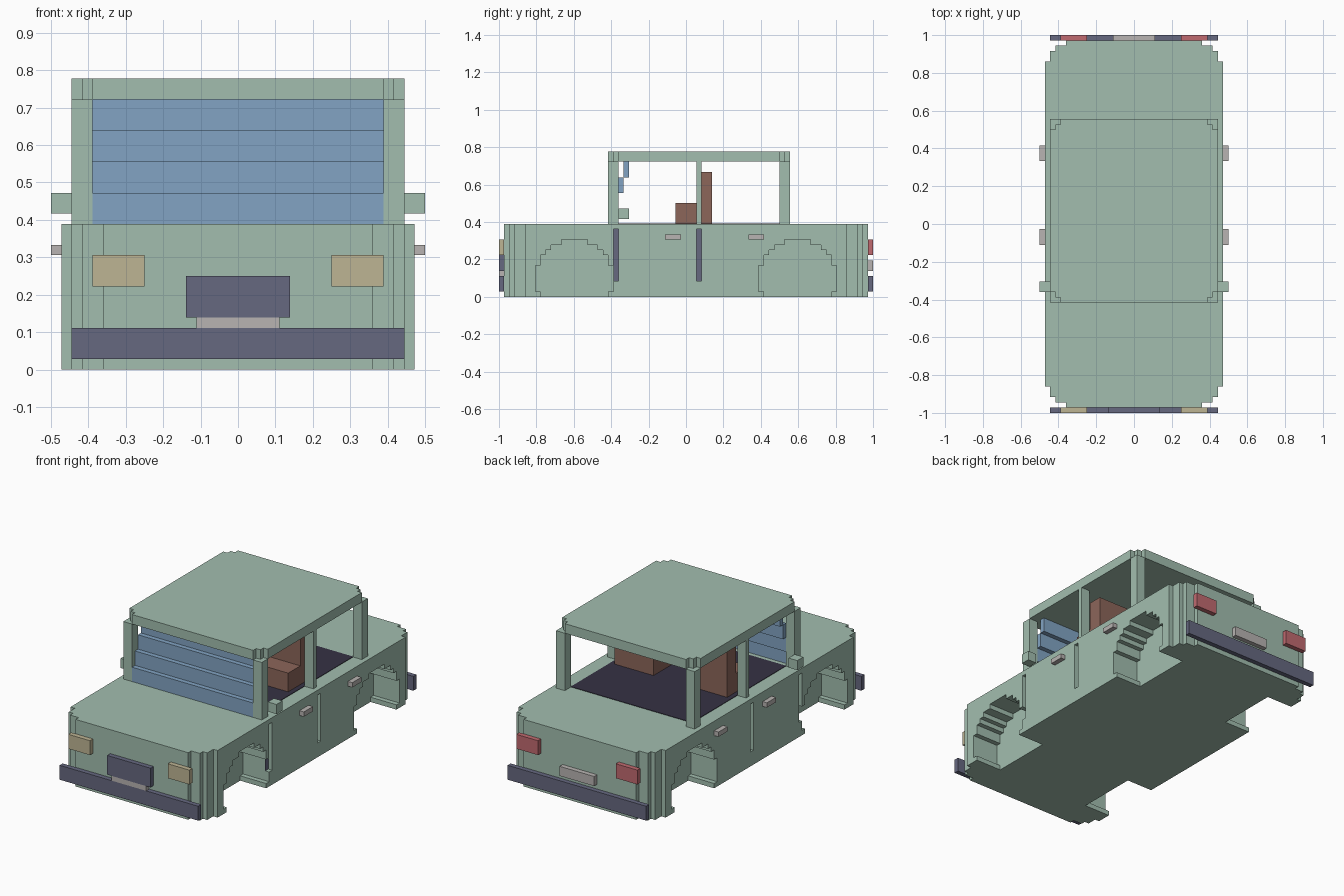
import bpy
import bmesh
from mathutils import Vector

U = 2 / 72  # one block

cube = bpy.data.objects.get("Cube")
if cube:
    bpy.data.objects.remove(cube, do_unlink=True)


def linear(v):
    v /= 255
    return v / 12.92 if v <= 0.04045 else ((v + 0.055) / 1.055) ** 2.4


def material(name, *rgb):
    m = bpy.data.materials.new(name)
    m.use_nodes = True
    col = (*[linear(c) for c in rgb], 1)
    m.diffuse_color = col
    m.node_tree.nodes["Principled BSDF"].inputs["Base Color"].default_value = col
    return m


GREEN = material("sage_green", 162, 190, 175)
GLASS = material("window_blue", 130, 164, 195)
NAVY = material("slate_navy", 102, 104, 128)
DARK = material("dark_floor", 54, 50, 68)
CREAM = material("lamp_cream", 190, 181, 148)
RED = material("lamp_red", 192, 106, 112)
BROWN = material("seat_brown", 140, 102, 90)
GREY = material("light_grey", 184, 180, 178)


def finish(name, bm, mat):
    bmesh.ops.recalc_face_normals(bm, faces=bm.faces)
    bmesh.ops.scale(bm, vec=(U, U, U), verts=bm.verts)
    mesh = bpy.data.meshes.new(name)
    bm.to_mesh(mesh)
    bm.free()
    mesh.materials.append(mat)
    ob = bpy.data.objects.new(name, mesh)
    bpy.context.collection.objects.link(ob)
    return ob


def box(name, mat, x, y, z):
    """Box from (low, high) ranges measured in blocks."""
    bm = bmesh.new()
    bmesh.ops.create_cube(bm, size=1)
    for v in bm.verts:
        v.co = [r[0] if c < 0 else r[1] for c, r in zip(v.co, (x, y, z))]
    return finish(name, bm, mat)


def pair(name, mat, x, y, z):
    """The same box on the left (+x) and the right."""
    return [box("left_" + name, mat, x, y, z),
            box("right_" + name, mat, (-x[1], -x[0]), y, z)]


def prism(name, mat, outline, direction):
    """Extrude a closed outline of 3D points."""
    bm = bmesh.new()
    face = bm.faces.new([bm.verts.new(p) for p in outline])
    new = bmesh.ops.extrude_face_region(bm, geom=[face])["geom"]
    verts = [g for g in new if isinstance(g, bmesh.types.BMVert)]
    bmesh.ops.translate(bm, vec=Vector(direction), verts=verts)
    return finish(name, bm, mat)


def stepped_slab(name, mat, corner, y_mid, z0, z1):
    """Slab whose four corners share one stepped outline."""
    back = corner[::-1]
    pts = (corner + [(-x, y) for x, y in back]
           + [(-x, -y) for x, y in corner] + [(x, -y) for x, y in back])
    return prism(name, mat, [(x, y + y_mid, z0) for x, y in pts], (0, 0, z1 - z0))


# Lower body with stepped corners
body = stepped_slab("body", GREEN, [(17, 31), (16, 31), (16, 33), (15, 33),
                                    (15, 34), (13, 34), (13, 35)], 0, 0, 14)

# Stepped round wheel wells: (half width, top height) for each step
STEPS = [(7.5, 1), (7.5, 6), (6.5, 8), (5.5, 9), (4.5, 10), (2.5, 11)]
arch = [(6.5, -1), (6.5, 1)]
low = 1
for half, top in STEPS[1:]:
    arch += [(half, low), (half, top)]
    low = top
outline = arch + [(-y, z) for y, z in reversed(arch)]
cutters = []
for side in (-1, 1):
    for mid in (-21.5, 21.5):
        cutters.append(prism("wheel_well_cutter", GREEN,
                             [(side * 11, mid + y, z) for y, z in outline],
                             (side * 7, 0, 0)))

# Door gaps, with a dark panel at the back of each
for y in (-14, 2):
    cutters += pair("door_gap_cutter", GREEN, (16, 18), (y, y + 1), (3, 13))
    pair("door_gap_panel", NAVY, (16, 16.1), (y, y + 1), (3, 13))

for cutter in cutters:
    cutter.hide_render = True
    mod = body.modifiers.new("cut", "BOOLEAN")
    mod.object = cutter
    mod.operation = "DIFFERENCE"
    mod.solver = "EXACT"
graph = bpy.context.evaluated_depsgraph_get()
cut_mesh = bpy.data.meshes.new_from_object(body.evaluated_get(graph))
body.modifiers.clear()
body.data = cut_mesh
for cutter in cutters:
    bpy.data.objects.remove(cutter, do_unlink=True)

# Roof and pillars
stepped_slab("roof", GREEN, [(16, 15.5), (15, 15.5), (15, 16.5),
                             (14, 16.5), (14, 17.5)], 2.5, 26, 28)
for label, y in (("front", (-15, -13)), ("middle", (2, 3)), ("rear", (18, 20))):
    pair(label + "_pillar", GREEN, (14, 16), y, (14, 26))

# Windscreen leaning back in four steps
for i in range(4):
    box(f"windscreen_step_{i + 1}", GLASS, (-14, 14), (-15 + i, -14 + i),
        (14 + 3 * i, 17 + 3 * i))

# Cabin floor and seats
box("cabin_floor", DARK, (-14, 14), (-13, 18), (13.9, 14.1))
pair("seat_cushion", BROWN, (4, 13), (-2, 2), (14, 18))
pair("seat_back", BROWN, (4, 13), (2, 5), (14, 24))

# Mirrors and door handles
pair("mirror", GREEN, (16, 18), (-13, -11), (15, 17))
pair("front_door_handle", GREY, (17, 18), (-4, -1), (11, 12))
pair("rear_door_handle", GREY, (17, 18), (12, 15), (11, 12))

# Front and rear fittings
FRONT, REAR = (-36, -35), (35, 36)
pair("headlight", CREAM, (9, 14), FRONT, (8, 11))
pair("tail_light", RED, (9, 14), REAR, (8, 11))
box("grille", NAVY, (-5, 5), FRONT, (5, 9))
box("front_plate", GREY, (-4, 4), FRONT, (4, 5))
box("rear_plate", GREY, (-4, 4), REAR, (5, 7))
# Bumpers reach back to the stepped corners
box("front_bumper", NAVY, (-16, 16), FRONT, (1, 4))
box("rear_bumper", NAVY, (-16, 16), REAR, (1, 4))
